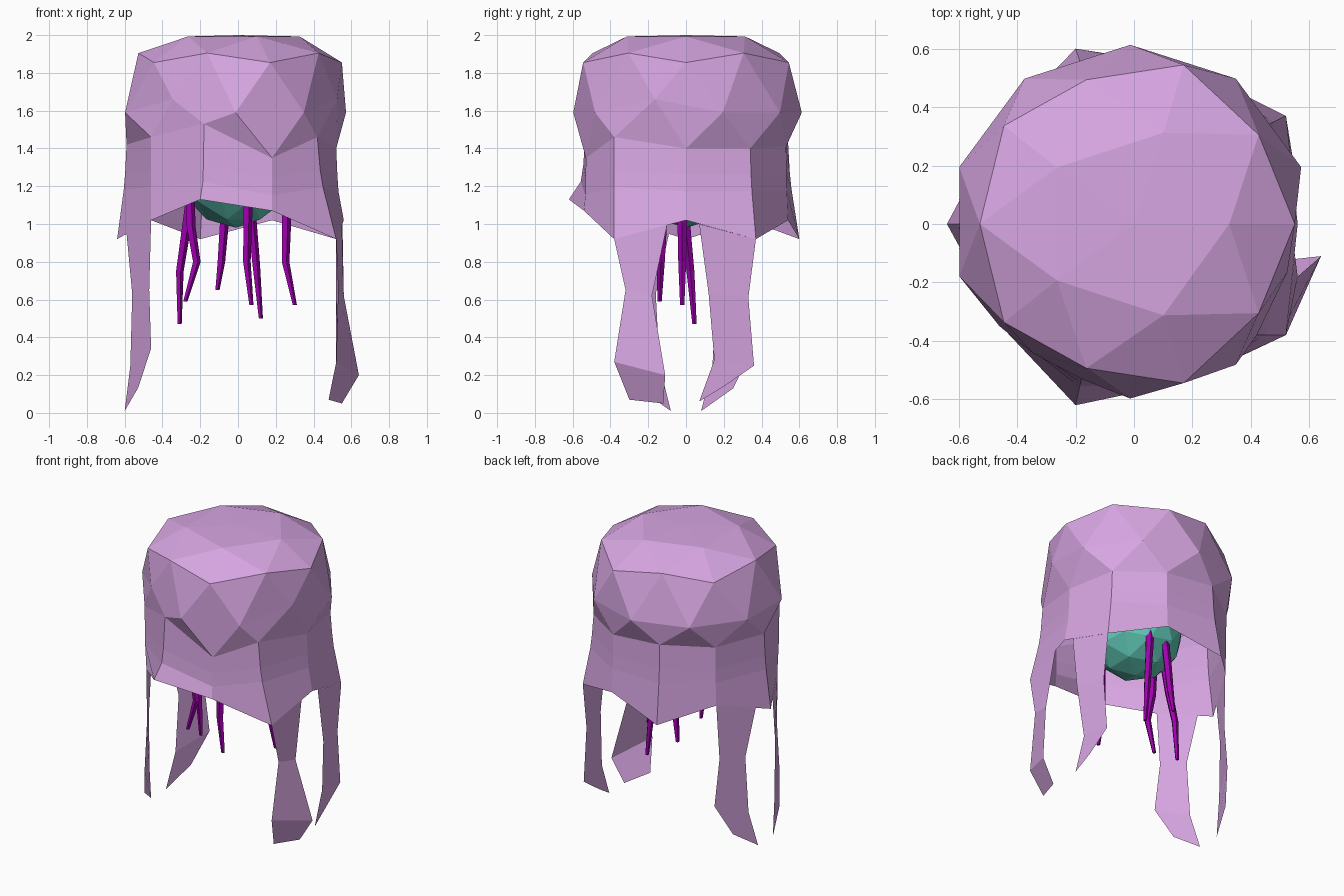
import bpy, bmesh, math
from mathutils import Vector

if "Cube" in bpy.data.objects:
    bpy.data.objects.remove(bpy.data.objects["Cube"])


def material(name, color):
    m = bpy.data.materials.new(name)
    m.diffuse_color = (*color, 1)
    m.use_nodes = True
    m.node_tree.nodes["Principled BSDF"].inputs["Base Color"].default_value = m.diffuse_color
    return m


PINK = material("pink", (0.68, 0.38, 0.76))
GREEN = material("green", (0.12, 0.60, 0.48))
PURPLE = material("purple", (0.34, 0.0, 0.42))


def finish(bm, name, mat):
    me = bpy.data.meshes.new(name)
    bm.normal_update()
    bm.to_mesh(me)
    bm.free()
    me.materials.append(mat)
    ob = bpy.data.objects.new(name, me)
    bpy.context.collection.objects.link(ob)
    return ob


# Bell: flattened icosphere dome, open below, with a flared skirt
RIM = [(.56, 0, 1.02), (.52, .37, .92), (.18, .54, 1.02), (-.20, .60, .92), (-.46, .33, 1.02),
       (-.64, 0, .92), (-.46, -.33, 1.02), (-.20, -.62, 1.13), (.18, -.54, 1.07), (.52, -.38, .92)]
NECK = [(.52, 0, 1.40), (.46, .34, 1.40), (.18, .53, 1.41), (-.18, .54, 1.44), (-.46, .34, 1.42),
        (-.59, 0, 1.42), (-.46, -.35, 1.46), (-.18, -.53, 1.53), (.18, -.53, 1.35), (.42, -.38, 1.46)]


def dome_point(x, y, z):
    if z > .95:
        return (0, 0, 2.0)
    if z > .7:
        return (x * .62, y * .625, 1.993)
    if z > .5:
        return (x * .62, y * .61, 1.905)
    if z > .3:
        return (x * .615, y * .64, 1.855)
    # widest ring, dented on two corners
    angle = round(math.degrees(math.atan2(y, x)))
    dent, h = (.92, 1.66) if angle in (-18, -126) else (1, 1.59)
    return (x * .615 * dent - .013, y * .605 * dent + .008, h)


bm = bmesh.new()
bmesh.ops.create_icosphere(bm, subdivisions=2, radius=1)
bmesh.ops.delete(bm, geom=[v for v in bm.verts if v.co.z < -0.6], context='VERTS')
neck = {}
for v in bm.verts:
    x, y, z = v.co
    if z < -0.3:
        k = round(math.degrees(math.atan2(y, x)) / 36) % 10
        v.co = NECK[k]
        neck[k] = v
    else:
        v.co = dome_point(x, y, z)
upper = [neck[k] for k in range(10)]
for h, pull in ((1.27, .15), (1.18, .3), (None, 1)):
    ring = []
    for k in range(10):
        p = Vector(NECK[k]).lerp(Vector(RIM[k]), pull)
        if h:
            p.z = h + (NECK[k][2] - 1.42) * .4
        ring.append(bm.verts.new(p))
    for k in range(10):
        j = (k + 1) % 10
        bm.faces.new((upper[k], ring[k], ring[j], upper[j]))
    upper = ring
bmesh.ops.recalc_face_normals(bm, faces=bm.faces[:])
if sum(f.normal.dot(f.calc_center_median() - Vector((0, 0, 1.4))) for f in bm.faces) < 0:
    bmesh.ops.reverse_faces(bm, faces=bm.faces[:])
finish(bm, "bell", PINK)


# Frilly arms: thin ribbons hanging from the rim (outer edge, inner edge pairs)
def ribbon(name, pairs):
    bm = bmesh.new()
    rows = [[bm.verts.new(p) for p in pair] for pair in pairs]
    for (a, b), (c, d) in zip(rows, rows[1:]):
        bm.faces.new((a, b, d, c))
    bm.normal_update()
    if sum(f.normal.x * f.calc_center_median().x for f in bm.faces) < 0:
        bmesh.ops.reverse_faces(bm, faces=bm.faces[:])
    finish(bm, name, PINK)


ribbon("front_right_arm", [
    (RIM[9], (.55, -.10, .995)), ((.53, -.32, .65), (.56, -.18, .62)),
    ((.52, -.38, .27), (.64, -.11, .20)), ((.48, -.30, .07), (.55, -.12, .05))])
ribbon("back_right_arm", [
    (RIM[1], (.553, .07, 1.0)), ((.52, .33, .61), (.56, .12, .63)),
    ((.52, .36, .25), (.53, .15, .28)), ((.52, .20, .14), (.53, .07, .06))])
for side, s in (("front", -1), ("back", 1)):
    ribbon(side + "_left_arm", [
        ((-.46, s * .33, 1.02), (-.59, s * .09, .95)), ((-.47, s * .31, .65), (-.56, s * .16, .63)),
        ((-.46, s * .35, .34), (-.57, s * .14, .25)), ((-.53, s * .25, .13), (-.60, s * .08, .01))])

# Inner organ
bm = bmesh.new()
bmesh.ops.create_icosphere(bm, subdivisions=2, radius=.30)
bmesh.ops.translate(bm, verts=bm.verts[:], vec=(-.01, 0, 1.28))
finish(bm, "inner_organ", GREEN)


# Tentacles: tapered five-sided tubes
def tentacle(name, path, radii=(.026, .026, .022, .012), sides=5):
    bm = bmesh.new()
    rings = []
    for (x, y, z), r in zip(path, radii):
        rings.append([bm.verts.new((x + r * math.cos(math.tau * i / sides),
                                    y + r * math.sin(math.tau * i / sides), z)) for i in range(sides)])
    for a, b in zip(rings, rings[1:]):
        for i in range(sides):
            j = (i + 1) % sides
            bm.faces.new((a[j], a[i], b[i], b[j]))
    bm.faces.new(rings[0])
    bm.faces.new(rings[-1][::-1])
    finish(bm, name, PURPLE)


# (y at top and tip, then x and z at top, middle, knee and tip)
PATHS = [(-.12, -.14, (-.26, 1.25), (-.25, .98), (-.22, .80), (-.28, .59)),
         (-.02, .045, (-.24, 1.25), (-.28, .95), (-.31, .75), (-.31, .47)),
         (.22, .25, (-.06, 1.18), (-.075, 1.0), (-.09, .80), (-.11, .65)),
         (-.25, -.26, (.05, 1.28), (.05, 1.05), (.045, .80), (.07, .57)),
         (.22, .25, (.06, 1.28), (.07, 1.05), (.095, .78), (.12, .50)),
         (-.02, -.02, (.25, 1.25), (.255, 1.0), (.25, .80), (.30, .57))]
for n, (y0, y1, *pts) in enumerate(PATHS):
    tentacle("tentacle_%d" % (n + 1), [(x, y0 + (y1 - y0) * i / 3, z) for i, (x, z) in enumerate(pts)])
